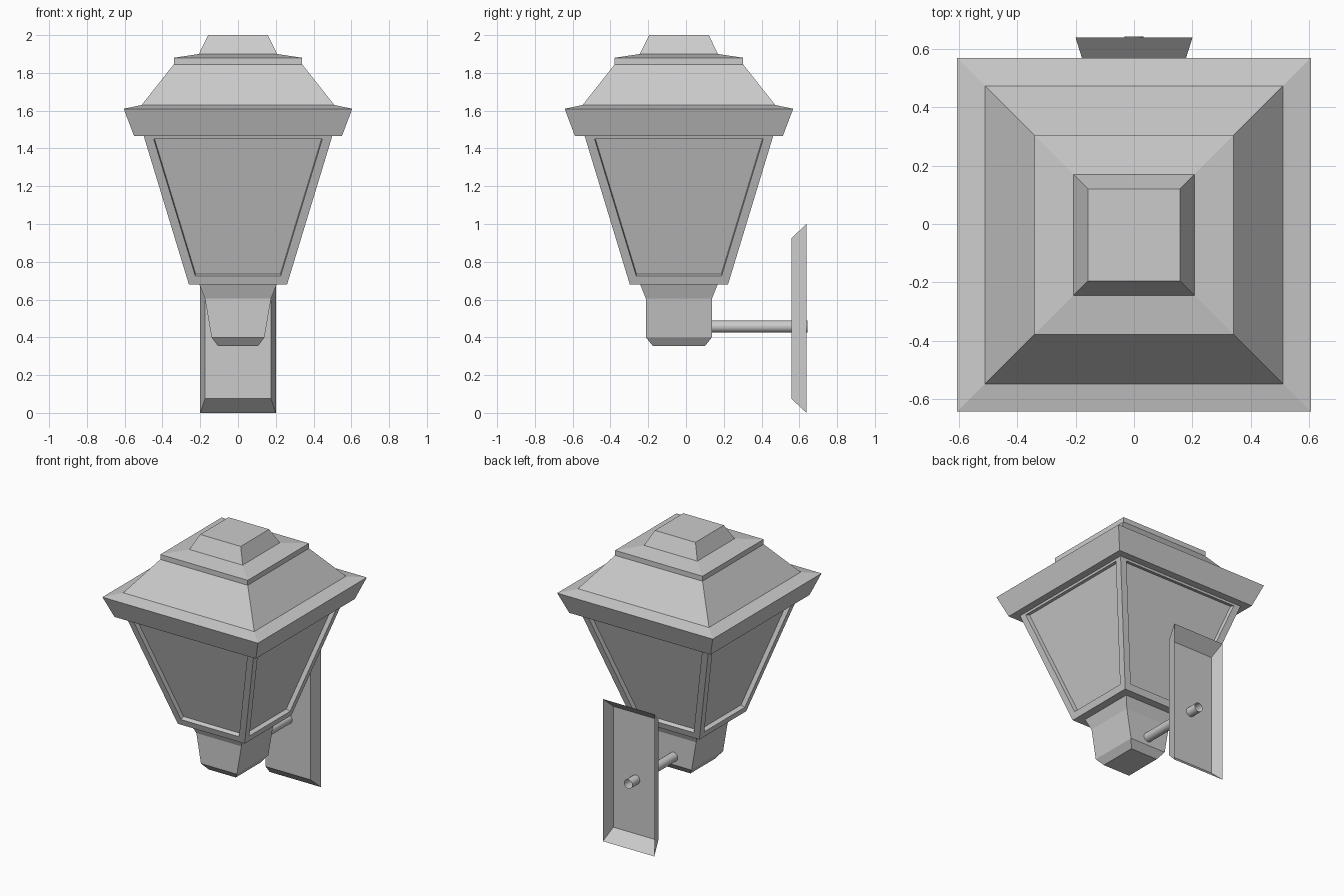
import bpy, bmesh, math
from mathutils import Matrix

if "Cube" in bpy.data.objects:
    bpy.data.objects.remove(bpy.data.objects["Cube"])

CY = -0.0375  # lantern centre in y


def finish(name, bm):
    bmesh.ops.recalc_face_normals(bm, faces=bm.faces)
    me = bpy.data.meshes.new(name)
    bm.to_mesh(me)
    bm.free()
    ob = bpy.data.objects.new(name, me)
    bpy.context.collection.objects.link(ob)
    return ob


def loft(rings, cap_start=True, cap_end=True):
    """Stack of rectangles: (half x, half y, z)."""
    bm = bmesh.new()
    loops = [[bm.verts.new((sx * hx, sy * hy, z))
              for sx, sy in ((-1, -1), (1, -1), (1, 1), (-1, 1))]
             for hx, hy, z in rings]
    sides = []
    for a, b in zip(loops, loops[1:]):
        for i in range(4):
            j = (i + 1) % 4
            sides.append(bm.faces.new((a[i], a[j], b[j], b[i])))
    if cap_start:
        bm.faces.new(loops[0][::-1])
    if cap_end:
        bm.faces.new(loops[-1])
    bmesh.ops.recalc_face_normals(bm, faces=bm.faces)
    return bm, sides


# Stepped roof
roof, _ = loft([(h, h, z) for h, z in (
    (0.55, 1.465), (0.605, 1.61), (0.51, 1.63), (0.34, 1.845),
    (0.34, 1.88), (0.207, 1.90), (0.158, 2.0))])
finish("roof", roof).location.y = CY

# Tapered lantern body with recessed panes (top tucked into the roof)
body, sides = loft([(0.26, 0.26, 0.68), (0.508, 0.508, 1.495)])
bmesh.ops.inset_individual(body, faces=sides, thickness=0.046, use_even_offset=True)
bmesh.ops.inset_individual(body, faces=sides, thickness=0.002, depth=-0.03,
                           use_even_offset=True)
finish("lantern_body", body).location.y = CY

# Neck under the lantern
neck, _ = loft([(0.105, 0.137, 0.353), (0.14, 0.175, 0.40),
                (0.175, 0.175, 0.605), (0.205, 0.205, 0.68)])
finish("neck", neck).location.y = CY

# Wall plate: shallow tray open at the back
plate, _ = loft([(0.175, 0.425, 0.0), (0.20, 0.50, 0.08)], cap_end=False)
plate.transform(Matrix.Translation((0, 0.558, 0.5)) @ Matrix.Rotation(-math.pi / 2, 4, 'X'))
finish("wall_plate", plate)

# Arm: open tube from neck through the plate
arm = bmesh.new()
bmesh.ops.create_cone(arm, cap_ends=False, segments=16, radius1=0.032, radius2=0.032,
                      depth=0.5125)
arm.transform(Matrix.Translation((0, 0.38625, 0.457)) @ Matrix.Rotation(math.pi / 2, 4, 'X'))
for f in arm.faces:
    f.smooth = True
finish("arm", arm)
